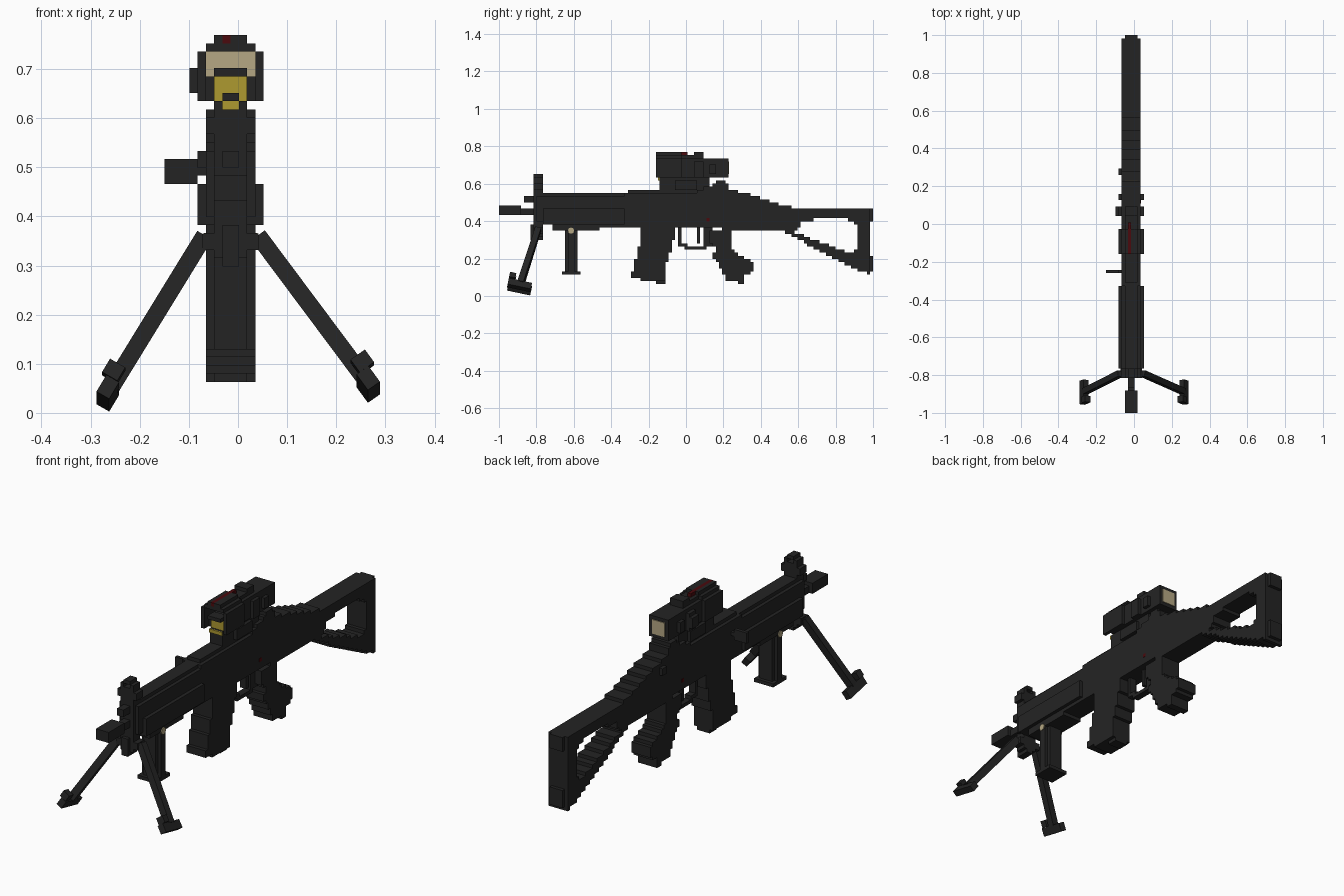
import bpy, bmesh, math
from mathutils import Vector

if "Cube" in bpy.data.objects:
    bpy.data.objects.remove(bpy.data.objects["Cube"])

V = 2 / 119            # block size
Z0 = 0.063             # lowest block layer
CX = -0.015            # middle of the body


def material(name, rgb):
    m = bpy.data.materials.new(name)
    m.diffuse_color = (*rgb, 1)
    m.use_nodes = True
    m.node_tree.nodes["Principled BSDF"].inputs["Base Color"].default_value = m.diffuse_color
    return m


BLACK = material("matte black", (0.0175, 0.0175, 0.0175))
CREAM = material("cream", (0.46, 0.39, 0.23))
YELLOW = material("amber yellow", (0.42, 0.32, 0.03))
RED = material("dark red", (0.07, 0.003, 0.004))


def finish(bm, name, mat):
    bmesh.ops.recalc_face_normals(bm, faces=bm.faces)
    me = bpy.data.meshes.new(name)
    bm.to_mesh(me)
    bm.free()
    me.materials.append(mat)
    ob = bpy.data.objects.new(name, me)
    bpy.context.collection.objects.link(ob)
    return ob


def sy(y): return -1 + round((y + 1) / V) * V
def sz(z): return Z0 + round((z - Z0) / V) * V


def hexa(bm, pts):
    v = [bm.verts.new(p) for p in pts]
    for f in ((0, 1, 3, 2), (4, 6, 7, 5), (0, 4, 5, 1), (2, 3, 7, 6), (0, 2, 6, 4), (1, 5, 7, 3)):
        bm.faces.new([v[i] for i in f])


def box(name, xa, xb, ya, yb, za, zb, mat=BLACK, snap=True):
    """Block; x is counted in blocks from the body middle."""
    if snap:
        ya, yb, za, zb = sy(ya), sy(yb), sz(za), sz(zb)
    bm = bmesh.new()
    hexa(bm, [(CX + x * V, y, z) for x in (xa, xb) for y in (ya, yb) for z in (za, zb)])
    return finish(bm, name, mat)


def inside(y, z, poly):
    hit = False
    for (y1, z1), (y2, z2) in zip(poly, poly[1:] + poly[:1]):
        if (z1 > z) != (z2 > z) and y < (y2 - y1) * (z - z1) / (z2 - z1) + y1:
            hit = not hit
    return hit


def stepped(name, poly, half, hole=None):
    """Side profile turned into stair-stepped blocks, only outer faces kept."""
    cells = set()
    for j in range(119):
        for k in range(-3, 45):
            y, z = -1 + (j + .5) * V, Z0 + (k + .5) * V
            if inside(y, z, poly) and not (hole and inside(y, z, hole)):
                cells.add((j, k))
    bm = bmesh.new()
    a, b = CX - half * V, CX + half * V
    for j, k in cells:
        y, z = -1 + j * V, Z0 + k * V
        c = [(y, z), (y + V, z), (y + V, z + V), (y, z + V)]
        for x in (a, b):
            bm.faces.new([bm.verts.new((x, *p)) for p in c])
        for n, (dj, dk) in enumerate(((0, -1), (1, 0), (0, 1), (-1, 0))):
            if (j + dj, k + dk) not in cells:
                p, q = c[n], c[(n + 1) % 4]
                bm.faces.new([bm.verts.new(t) for t in ((a, *p), (b, *p), (b, *q), (a, *q))])
    bmesh.ops.remove_doubles(bm, verts=bm.verts, dist=1e-4)
    bmesh.ops.dissolve_limit(bm, angle_limit=0.01, verts=bm.verts, edges=bm.edges)
    return finish(bm, name, BLACK)


def beam(name, a, b, w, h, up):
    a, b, up = Vector(a), Vector(b), Vector(up)
    d = (b - a).normalized()
    s = d.cross(up).normalized()
    u = s.cross(d)
    bm = bmesh.new()
    hexa(bm, [p + s * i * w / 2 + u * j * h / 2 for p in (a, b) for i in (-1, 1) for j in (-1, 1)])
    return finish(bm, name, BLACK)


# receiver and skeleton stock
stepped("receiver_and_stock",
        [(-.33, .366), (-.33, .55), (.06, .55), (.07, .567), (.13, .585), (.16, .617), (.2, .617),
         (.22, .6), (.24, .567), (.3, .55), (.38, .533), (.42, .517), (.5, .49), (.6, .466),
         (.983, .466), (.983, .22), (.983, .115), (.92, .135), (.54, .333), (.5, .349),
         (.2, .349), (.2, .366)], 3,
        [(.63, .405), (.86, .415), (.908, .385), (.908, .24), (.86, .235), (.58, .34)])
box("butt_pad_top", -2, 2, .983, 1, .40, .466)
box("butt_pad_bottom", -2, 2, .983, 1, .13, .22)
box("receiver_top_rail", -2, 2, -.31, .07, .55, .567)
box("rear_side_lug", -4, -3, .26, .29, .50, .533)

# handguard
box("handguard_lower", -4, 4, -.765, -.328, .383, .466)
box("handguard_upper", -3, 3, -.765, -.328, .466, .533)
box("handguard_top", -2, 2, -.765, -.328, .533, .55)
box("handguard_underside", -3, 3, -.72, -.46, .349, .383)
box("handguard_bridge", -3, 3, -.46, -.328, .366, .383)

# barrel, muzzle and gas tube
box("muzzle", -2, 2, -1, -.882, .425, .483)
box("barrel", -1, 1, -.882, -.765, .433, .466)
box("gas_tube", -1, 1, -.866, -.765, .50, .533)

# front sight with a hooded ring
box("sight_post", -2, 2, -.815, -.765, .383, .567)
box("front_cap", -3, 3, -.798, -.765, .40, .533)
box("sight_block", -3, 3, -.815, -.765, .567, .60)
for s, n in ((-1, "left"), (1, "right")):
    box("sight_ear_" + n, min(s, 2 * s), max(s, 2 * s), -.815, -.765, .60, .634)
box("sight_floor", -1, 1, -.815, -.765, .60, .617)
box("sight_hood", -1, 1, -.815, -.765, .634, .651)

# bolt handle on the left side
hx = [(-8, -4, .466, .517), (-4, -3, .483, .50)]
for i, (xa, xb, za, zb) in enumerate(hx):
    box(("bolt_handle_plate", "bolt_handle_neck")[i], xa, xb, -.265, -.25, za, zb)

# fore grip with bolt
box("fore_grip", -3, 3, -.63, -.595, .125, .349)
box("fore_grip_core", -2, 2, -.647, -.58, .125, .349)
box("fore_grip_base", -3, 3, -.665, -.565, .113, .13)
bm = bmesh.new()
bmesh.ops.create_cone(bm, cap_ends=True, segments=8, radius1=.017, radius2=.017, depth=6 * V + .008)
for v in bm.verts:
    x, y, z = v.co
    v.co = (CX + z, -.615 + x, .349 + y)
finish(bm, "fore_grip_bolt", CREAM)

# magazine
stepped("magazine", [(-.235, .37), (-.06, .37), (-.065, .30), (-.09, .2), (-.11, .15), (-.11, .08),
                     (-.25, .08), (-.25, .096), (-.295, .096), (-.285, .14), (-.265, .22), (-.245, .28)], 3)
box("magazine_floor", -2, 2, -.16, -.11, .063, .08)

# pistol grip
stepped("pistol_grip", [(.115, .355), (.25, .355), (.25, .25), (.3, .21), (.37, .17), (.36, .135), (.32, .11),
                        (.30, .065), (.26, .075), (.21, .085), (.2, .12), (.14, .22), (.165, .25), (.125, .30)], 3)

# trigger and guard
box("guard_front", -1, 1, -.042, -.025, .265, .37)
box("guard_step", -1, 1, -.042, 0, .265, .282)
box("guard_bar", -1, 1, -.008, .115, .248, .265)
box("guard_rear", -1, 1, .1, .135, .265, .366)
box("trigger", -1, 1, .065, .082, .282, .366)
for x, n in ((3, "right"), (-3, "left")):
    box("safety_mark_" + n, x - .1, x + .1, .105, .122, .40, .417, RED)

# scope
box("scope_mount", -2, 2, -.145, .13, .567, .634)
box("scope_mount_clamp", -3, 3, -.06, .06, .567, .617)
for s, n in ((-1, "left"), (1, "right")):
    box("scope_wall_" + n, min(3 * s, 4 * s), max(3 * s, 4 * s), -.16, -.025, .634, .735)
    box("scope_lug_" + n, min(3 * s, 4 * s), max(3 * s, 4 * s), .125, .16, .651, .701)
box("scope_lower", -3, 3, -.13, -.025, .634, .685)
box("scope_hood", -2, 2, -.16, -.11, .685, .701)
box("scope_roof", -3, 3, -.16, -.025, .735, .752)
for xa, xb, n in ((-2, -1, "left"), (0, 2, "right")):
    box("scope_ridge_" + n, xa, xb, -.16, -.025, .752, .769)
box("scope_red_strip", -1, 0, -.16, .01, .752, .769, RED)
box("scope_middle_roof", -2, 2, -.025, .035, .735, .752)
box("scope_tube", -3, 3, -.025, .235, .634, .735)
box("scope_turret", -2, 2, .035, .085, .735, .769)
box("scope_turret_side", -4, 4, .035, .085, .64, .72)
box("scope_knob", -5, -4, .035, .085, .651, .701)
yl = sy(-.13)
box("scope_front_lens", -2, 2, yl - .006, yl, sz(.634), sz(.685), YELLOW, False)
box("scope_front_lens_tip", -2, 2, sy(-.145) - .006, sy(-.145), sz(.617), sz(.634), YELLOW, False)
yl = sy(-.025)
box("scope_inner_lens", -3, 3, yl - .006, yl, sz(.685), sz(.735), CREAM, False)
yl = sy(.235)
box("scope_rear_lens", -2, 2, yl, yl + .004, sz(.651), sz(.718), CREAM, False)

# bipod
box("bipod_head", -2, 2, -.82, -.77, .32, .383)
box("bipod_hinge", -1, 1, -.835, -.77, .30, .385)
for n, s, top, foot, dz in (("left", -1, -.07, -.258, 0), ("right", 1, .043, .258, .018)):
    a, b = Vector((top, -.79, .358)), Vector((foot, -.885, .052 + dz))
    up = a - b
    box("bipod_shoulder_" + n, min(2 * s, 3.4 * s), max(2 * s, 3.4 * s), -.815, -.765, .325, .37)
    beam("bipod_leg_" + n, a, b, .035, .032, (0, 1, 0))
    x = foot + s * .007
    beam("bipod_foot_" + n, (x, -.952, .053 + dz), (x, -.828, .027 + dz), .03, .04, up)
    beam("bipod_toe_" + n, (x - s * .012, -.945, .088 + dz), (x - s * .012, -.912, .081 + dz), .036, .032, up)
